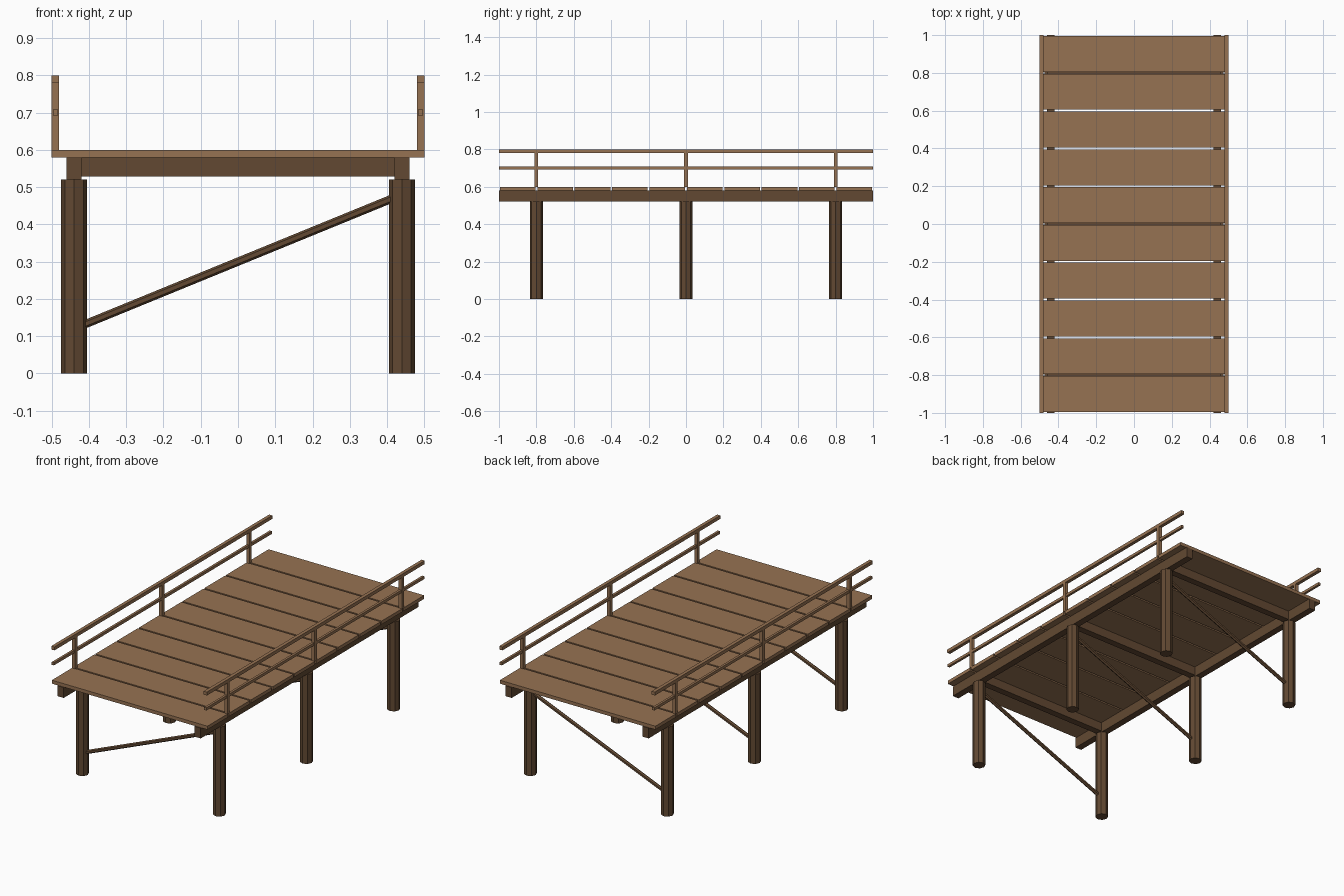
import bpy
from mathutils import Vector

cube = bpy.data.objects.get("Cube")
if cube:
    bpy.data.objects.remove(cube, do_unlink=True)


def make_material(name, color):
    mat = bpy.data.materials.new(name)
    mat.use_nodes = True
    mat.diffuse_color = color
    mat.node_tree.nodes["Principled BSDF"].inputs["Base Color"].default_value = color
    return mat


light_wood = make_material("light_wood", (0.305, 0.168, 0.084, 1))
dark_wood = make_material("dark_wood", (0.122, 0.066, 0.032, 1))


def box(name, center, size, mat):
    bpy.ops.mesh.primitive_cube_add(size=1, location=center)
    obj = bpy.context.object
    obj.name = name
    obj.scale = size
    bpy.ops.object.transform_apply(location=False, rotation=False, scale=True)
    obj.data.materials.append(mat)


def pole(name, start, end, radius, sides, mat):
    start, end = Vector(start), Vector(end)
    axis = end - start
    bpy.ops.mesh.primitive_cylinder_add(
        vertices=sides, radius=radius, depth=axis.length,
        location=(start + end) / 2,
        rotation=axis.to_track_quat("Z", "Y").to_euler())
    obj = bpy.context.object
    obj.name = name
    obj.data.materials.append(mat)


SIDES = (("right", -1), ("left", 1))
BAYS = (("front", -0.8), ("middle", 0), ("back", 0.8))

# Deck planks with narrow gaps
for i in range(10):
    box(f"deck_plank_{i + 1}", (0, -0.9 + 0.2 * i, 0.59), (1, 0.19, 0.02), light_wood)

# Long stringers and handrails on each side
for side, s in SIDES:
    box(f"{side}_stringer", (s * 0.44, 0, 0.55), (0.04, 2, 0.06), dark_wood)
    box(f"{side}_top_rail", (s * 0.49, 0, 0.79), (0.02, 2, 0.02), light_wood)
    box(f"{side}_mid_rail", (s * 0.49, 0, 0.70), (0.014, 2, 0.016), light_wood)

# Cross beams, braces, piles and rail posts at each bay
for bay, y in BAYS:
    box(f"{bay}_cross_beam", (0, y, 0.554), (0.84, 0.04, 0.052), dark_wood)
    pole(f"{bay}_brace", (-0.44, y, 0.12), (0.44, y, 0.48), 0.011, 6, dark_wood)
    for side, s in SIDES:
        pole(f"{bay}_{side}_pile", (s * 0.44, y, 0), (s * 0.44, y, 0.52), 0.035, 8, dark_wood)
        box(f"{bay}_{side}_rail_post", (s * 0.49, y, 0.69), (0.02, 0.02, 0.18), light_wood)
